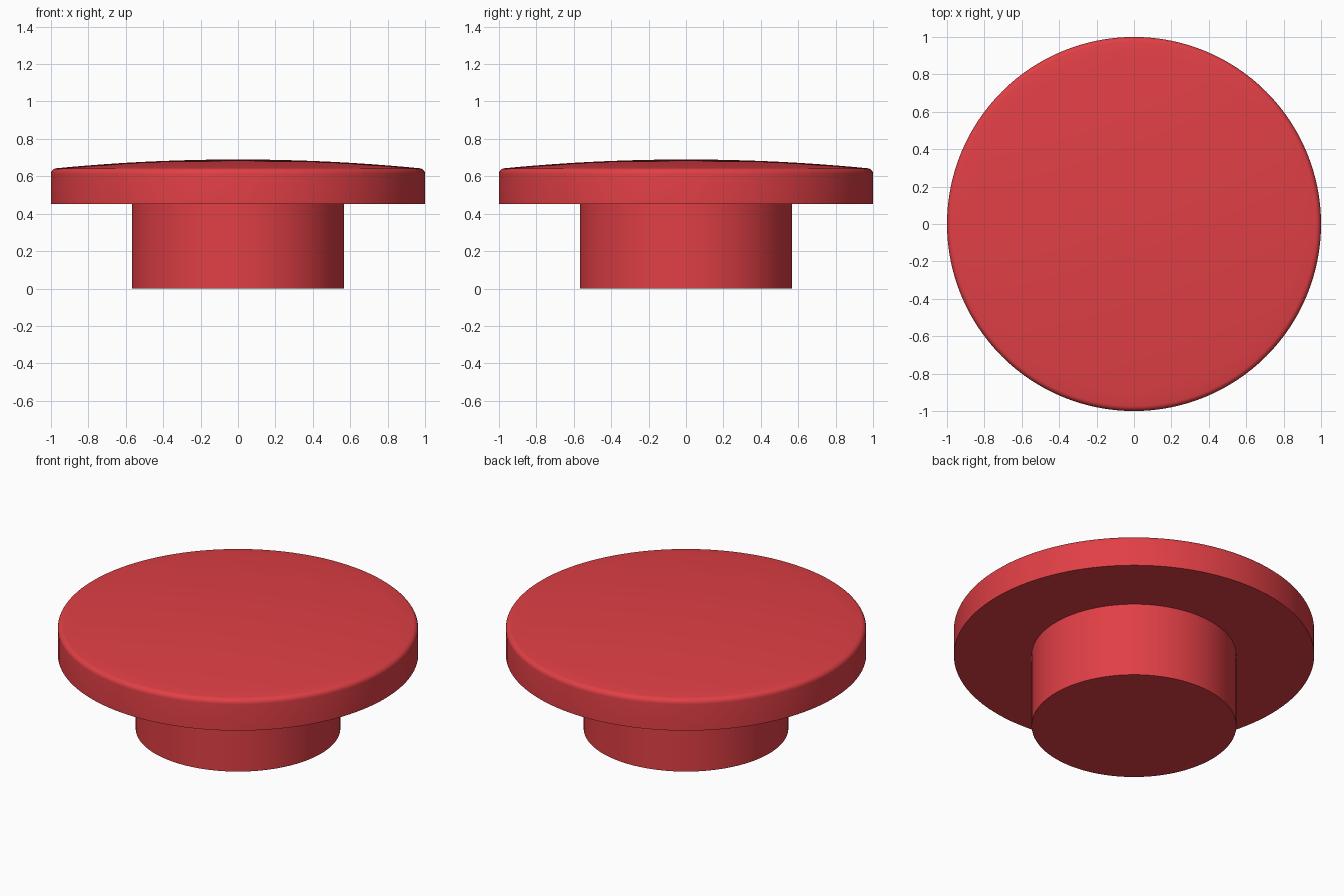
import bpy, bmesh, math

if "Cube" in bpy.data.objects:
    bpy.data.objects.remove(bpy.data.objects["Cube"])

SEGMENTS = 128
STEM_R, CAP_R = 0.568, 1.0
CAP_BOTTOM, RIM_Z, DOME_Z = 0.452, 0.643, 0.69
FILLET = 0.03

# Half profile: stem, underside and side of the cap
profile = [(0, 0), (STEM_R, 0), (STEM_R, CAP_BOTTOM), (CAP_R, CAP_BOTTOM)]

# Rounded rim
for i in range(7):
    a = math.radians(84) * i / 6
    profile.append((CAP_R - FILLET + FILLET * math.cos(a),
                    RIM_Z - FILLET + FILLET * math.sin(a)))

# Shallow domed top, a circular arc from rim to centre
r0, z0 = profile[-1]
rise = DOME_Z - z0
radius = (r0 ** 2 + rise ** 2) / (2 * rise)
for i in range(1, 13):
    r = r0 * (1 - i / 12)
    profile.append((r, DOME_Z - radius + math.sqrt(radius ** 2 - r ** 2)))

# Revolve the profile into one closed solid
bm = bmesh.new()
verts = [bm.verts.new((r, 0, z)) for r, z in profile]
edges = [bm.edges.new(pair) for pair in zip(verts, verts[1:])]
bmesh.ops.spin(bm, geom=verts + edges, cent=(0, 0, 0), axis=(0, 0, 1),
               angle=math.tau, steps=SEGMENTS)
bmesh.ops.remove_doubles(bm, verts=bm.verts, dist=1e-4)
bmesh.ops.recalc_face_normals(bm, faces=bm.faces)
mesh = bpy.data.meshes.new("push_button")
bm.to_mesh(mesh)
bm.free()

button = bpy.data.objects.new("push_button", mesh)
bpy.context.collection.objects.link(button)

# Red material
red = bpy.data.materials.new("red")
red.diffuse_color = (0.75, 0.05, 0.06, 1)
red.use_nodes = True
red.node_tree.nodes["Principled BSDF"].inputs["Base Color"].default_value = red.diffuse_color
mesh.materials.append(red)

# Smooth shading with sharp corners kept
bpy.context.view_layer.objects.active = button
button.select_set(True)
bpy.ops.object.shade_smooth_by_angle(angle=math.radians(30))
